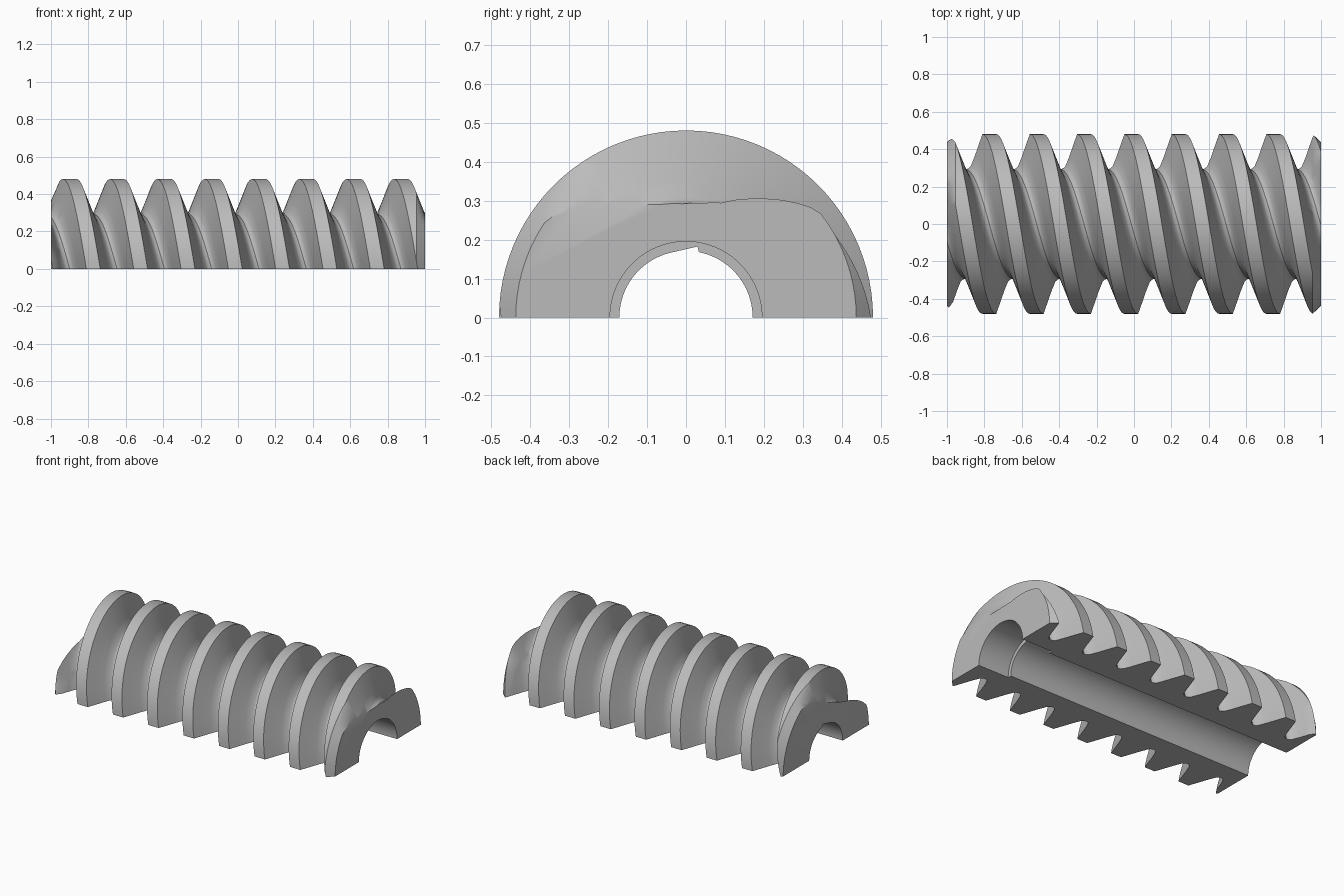
import bpy, bmesh, math
from mathutils import Vector

cube = bpy.data.objects.get("Cube")
if cube:
    bpy.data.objects.remove(cube, do_unlink=True)

PITCH = 0.253            # crest spacing; two thread starts give twice this lead
FIRST_CREST = -0.9       # crest position along the top line
STEPS = 96
CHAMFER_X = 0.955
END_RADIUS = 0.437
CREST_RADIUS = 0.48

# Half tooth: distance from the crest centre, radius
half = [(0.037, CREST_RADIUS), (0.06, 0.415), (0.08, 0.357), (0.1, 0.308),
        (0.112, 0.297), (0.1265, 0.292)]
tooth = [(-d, r) for d, r in reversed(half[:-1])] + half

steel = bpy.data.materials.new("plain grey")
steel.use_nodes = True
colour = (0.5, 0.5, 0.5, 1)
steel.diffuse_color = colour
steel.node_tree.nodes["Principled BSDF"].inputs["Base Color"].default_value = colour


def cap(bm):
    bmesh.ops.holes_fill(bm, edges=[e for e in bm.edges if e.is_boundary], sides=0)


def cut(bm, point, normal, clear=True):
    bmesh.ops.bisect_plane(bm, geom=bm.verts[:] + bm.edges[:] + bm.faces[:], dist=1e-5,
                           plane_co=point, plane_no=normal, clear_outer=clear)


# Helical thread surface, longer than needed
bm = bmesh.new()
rings = []
for i in range(STEPS + 1):
    a = 2 * math.pi * i / STEPS
    shift = FIRST_CREST + 2 * PITCH * (a / (2 * math.pi))
    rings.append([bm.verts.new((shift + k * PITCH + d, -r * math.sin(a), r * math.cos(a)))
                  for k in range(-4, 12) for d, r in tooth])
for a, b in zip(rings, rings[1:]):
    for j in range(len(a) - 1):
        bm.faces.new((a[j], a[j + 1], b[j + 1], b[j]))
bmesh.ops.remove_doubles(bm, verts=bm.verts[:], dist=1e-5)

# Trim and chamfer both ends, then keep the upper half
for side in (-1, 1):
    cut(bm, (side * CHAMFER_X, 0, 0), (side, 0, 0), False)
    cut(bm, (side, 0, 0), (side, 0, 0))
for v in bm.verts:
    r = math.hypot(v.co.y, v.co.z)
    t = (abs(v.co.x) - CHAMFER_X) / (1 - CHAMFER_X)
    limit = CREST_RADIUS + (END_RADIUS - CREST_RADIUS) * max(t, 0)
    if r > limit:
        v.co.y *= limit / r
        v.co.z *= limit / r
cap(bm)
cut(bm, (0, 0, 0), (0, 0, -1))
cap(bm)
bmesh.ops.recalc_face_normals(bm, faces=bm.faces[:])
mesh = bpy.data.meshes.new("half_worm_screw")
bm.to_mesh(mesh)
bm.free()
screw = bpy.data.objects.new("half_worm_screw", mesh)
bpy.context.collection.objects.link(screw)
mesh.materials.append(steel)


def cylinder(name, radius, x0, x1):
    bpy.ops.mesh.primitive_cylinder_add(vertices=96, radius=radius, depth=x1 - x0,
                                        location=((x0 + x1) / 2, 0, 0),
                                        rotation=(0, math.pi / 2, 0))
    bpy.context.object.name = name
    return bpy.context.object


# Bore, wider mouth and tilted keyway
cutters = [cylinder("bore_cutter", 0.171, -1.2, 1.2),
           cylinder("mouth_cutter", 0.195, 0.78, 1.2)]
bpy.ops.mesh.primitive_cube_add(size=1, location=(-0.03, 0, 0.142), rotation=(math.radians(13), 0, 0))
key = bpy.context.object
key.name = "keyway_cutter"
key.scale = (2.4, 0.076, 0.065)
cutters.append(key)

for c in cutters:
    c.hide_render = True
    c.data.materials.append(steel)
    mod = screw.modifiers.new(c.name, "BOOLEAN")
    mod.operation = "DIFFERENCE"
    mod.solver = "EXACT"
    mod.object = c
bpy.ops.object.select_all(action="DESELECT")
screw.select_set(True)
bpy.context.view_layer.objects.active = screw
for c in cutters:
    bpy.ops.object.modifier_apply(modifier=c.name)
for c in cutters:
    bpy.data.objects.remove(c, do_unlink=True)
bpy.ops.object.shade_smooth_by_angle(angle=math.radians(30))
